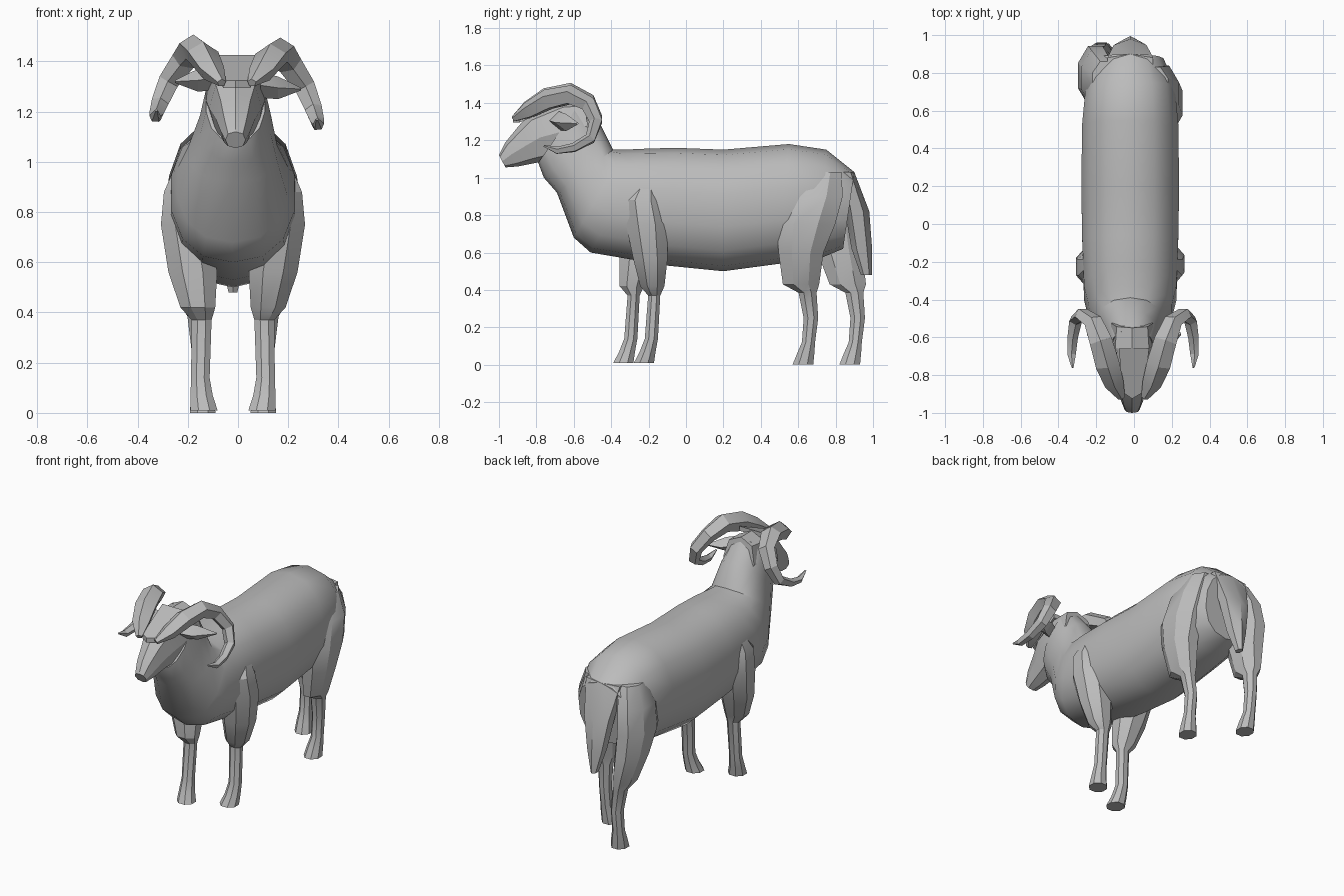
import bpy, bmesh, math
from mathutils import Vector

cube = bpy.data.objects.get("Cube")
if cube:
    bpy.data.objects.remove(cube, do_unlink=True)

GREY = (0.5, 0.5, 0.5, 1)
mat = bpy.data.materials.new("plain grey")
mat.use_nodes = True
mat.diffuse_color = GREY
mat.node_tree.nodes["Principled BSDF"].inputs["Base Color"].default_value = GREY


def loft(name, rings, angle=25):
    """Skin a list of equal-sized rings and close both ends."""
    bm = bmesh.new()
    loops = [[bm.verts.new(p) for p in ring] for ring in rings]
    n = len(loops[0])
    for a, b in zip(loops, loops[1:]):
        for i in range(n):
            j = (i + 1) % n
            bm.faces.new((a[i], a[j], b[j], b[i]))
    bm.faces.new(loops[0])
    bm.faces.new(loops[-1])
    bmesh.ops.recalc_face_normals(bm, faces=bm.faces)
    mesh = bpy.data.meshes.new(name)
    bm.to_mesh(mesh)
    bm.free()
    mesh.materials.append(mat)
    obj = bpy.data.objects.new(name, mesh)
    bpy.context.collection.objects.link(obj)
    bpy.ops.object.select_all(action="DESELECT")
    obj.select_set(True)
    bpy.context.view_layer.objects.active = obj
    bpy.ops.object.shade_smooth_by_angle(angle=math.radians(angle))


def squared(v, power):
    return math.copysign(abs(v) ** power, v)


def slice_ring(x, ty, tz, by, bz, w, n, power):
    """Squared oval between a top and a bottom point of the side profile."""
    top, bot = Vector((x, ty, tz)), Vector((x, by, bz))
    mid, half = (top + bot) / 2, (top - bot) / 2
    turns = [math.tau * i / n for i in range(n)]
    return [mid + half * squared(math.cos(a), power)
            + Vector((w * squared(math.sin(a), power), 0, 0)) for a in turns]


def flat_ring(x, y, z, rx, ry, n=8):
    """Level oval ring."""
    turns = [math.tau * (i + 0.5) / n for i in range(n)]
    return [Vector((x + rx * math.cos(a), y + ry * math.sin(a), z)) for a in turns]


def clamp(v):
    return max(0, min(1, v))


# Body with neck: top y, top z, bottom y, bottom z, half width
body = [
    (-.56, 1.41, -.79, 1.08, .12), (-.46, 1.29, -.76, 1.0, .145),
    (-.39, 1.15, -.69, .92, .18), (-.33, 1.15, -.60, .68, .225),
    (-.22, 1.155, -.51, .60, .25), (-.06, 1.16, -.10, .53, .26),
    (.20, 1.15, .20, .50, .265), (.55, 1.18, .50, .54, .26),
    (.75, 1.15, .72, .57, .24), (.90, 1.03, .84, .62, .18),
]
loft("body", [slice_ring(-.02 if r[0] > -.4 else -.01, *r, 14, .88) for r in body], 35)

# Head from muzzle to nape
head = [
    (-1.0, 1.12, -.965, 1.055, .04), (-.965, 1.19, -.90, 1.06, .06),
    (-.90, 1.27, -.80, 1.08, .08), (-.84, 1.34, -.72, 1.09, .105),
    (-.66, 1.42, -.64, 1.08, .12), (-.55, 1.42, -.50, 1.14, .11),
]
loft("head", [slice_ring(-.01, *r, 8, .85) for r in head], 18)

# Brow ledge between the horn roots
brow = [(-.06, -.89, 1.31), (-.01, -.925, 1.31), (.05, -.89, 1.31), (.08, -.66, 1.41), (-.08, -.66, 1.41)]
loft("brow", [[Vector(p) + Vector((0, 0, d)) for p in brow] for d in (-.015, .015)], 10)

# Horns: path point and radius
horn = [
    (.055, -.92, 1.315, .02), (.095, -.84, 1.36, .055), (.13, -.74, 1.415, .068),
    (.165, -.62, 1.44, .064), (.205, -.52, 1.39, .052), (.265, -.48, 1.30, .044),
    (.30, -.51, 1.21, .037), (.315, -.60, 1.16, .03), (.32, -.69, 1.145, .024),
    (.315, -.76, 1.17, .006),
]


def horn_rings(side):
    path = [Vector(p[:3]) for p in horn]
    if side < 0:
        path = [Vector((-p.x - .01, p.y, p.z + .04 * i / len(path))) for i, p in enumerate(path)]
    rings = []
    for i, p in enumerate(path):
        along = (path[min(i + 1, len(path) - 1)] - path[max(i - 1, 0)]).normalized()
        out = Vector((side, -.25, .35))
        u = (out - along * out.dot(along)).normalized()
        v = along.cross(u)
        r = horn[i][3]
        rings.append([p + r * (u * math.cos(a) + .85 * v * math.sin(a))
                      for a in (math.tau * k / 5 for k in range(5))])
    return rings


# Legs: x, y, z, x radius, y radius, from hoof to top
front_leg = [
    (.095, -.225, .01, .058, .058), (.105, -.205, .07, .048, .046), (.11, -.185, .14, .04, .038),
    (.105, -.17, .37, .043, .035), (.12, -.18, .42, .075, .07), (.14, -.19, .56, .105, .098),
    (.17, -.21, .75, .105, .12), (.17, -.23, .88, .092, .11), (.16, -.21, .97, .06, .06),
]
hind_leg = [
    (.10, .625, 0, .055, .06), (.105, .64, .06, .048, .05), (.11, .655, .12, .038, .038),
    (.11, .668, .25, .038, .042), (.12, .65, .385, .045, .052), (.13, .615, .43, .065, .105),
    (.15, .615, .60, .095, .13), (.165, .64, .75, .1, .17), (.15, .69, .90, .095, .16),
    (.11, .73, 1.03, .075, .11),
]


def leg_rings(rows, side, stride, top, span):
    """The far legs stand a stride off, fading out toward the top."""
    rings = []
    for x, y, z, rx, ry in rows:
        if side < 0:
            x, y = -x - .04, y + stride * clamp((top - z) / span)
        rings.append(flat_ring(x, y, z, rx, ry))
    return rings


for side, word in ((1, "left"), (-1, "right")):
    loft(word + "_horn", horn_rings(side), 20)
    loft(word + "_front_leg", leg_rings(front_leg, side, -.11, .8, .35), 30)
    loft(word + "_hind_leg", leg_rings(hind_leg, side, .25, 1.1, .6), 30)
    # Ear: flattened spike pointing outward
    lift = .03 if side < 0 else 0
    ear = [(.09, -.68, 1.305, .05, .05), (.16, -.64, 1.295, .06, .045), (.25, -.58, 1.29, .006, .006)]
    loft(word + "_ear", [[Vector((side * x, y + ry * c, z + lift + rz * s))
                          for c, s in ((1, 0), (0, 1), (-1, 0), (0, -1))]
                         for x, y, z, ry, rz in ear], 15)

# Tail: broad at the rump, narrowing to the tip
tail = [(.86, 1.03, .14, .04), (.915, .82, .10, .065), (.94, .62, .06, .055), (.965, .48, .02, .03)]
loft("tail", [flat_ring(-.02, y, z, rx, ry, 6) for y, z, rx, ry in tail], 30)
